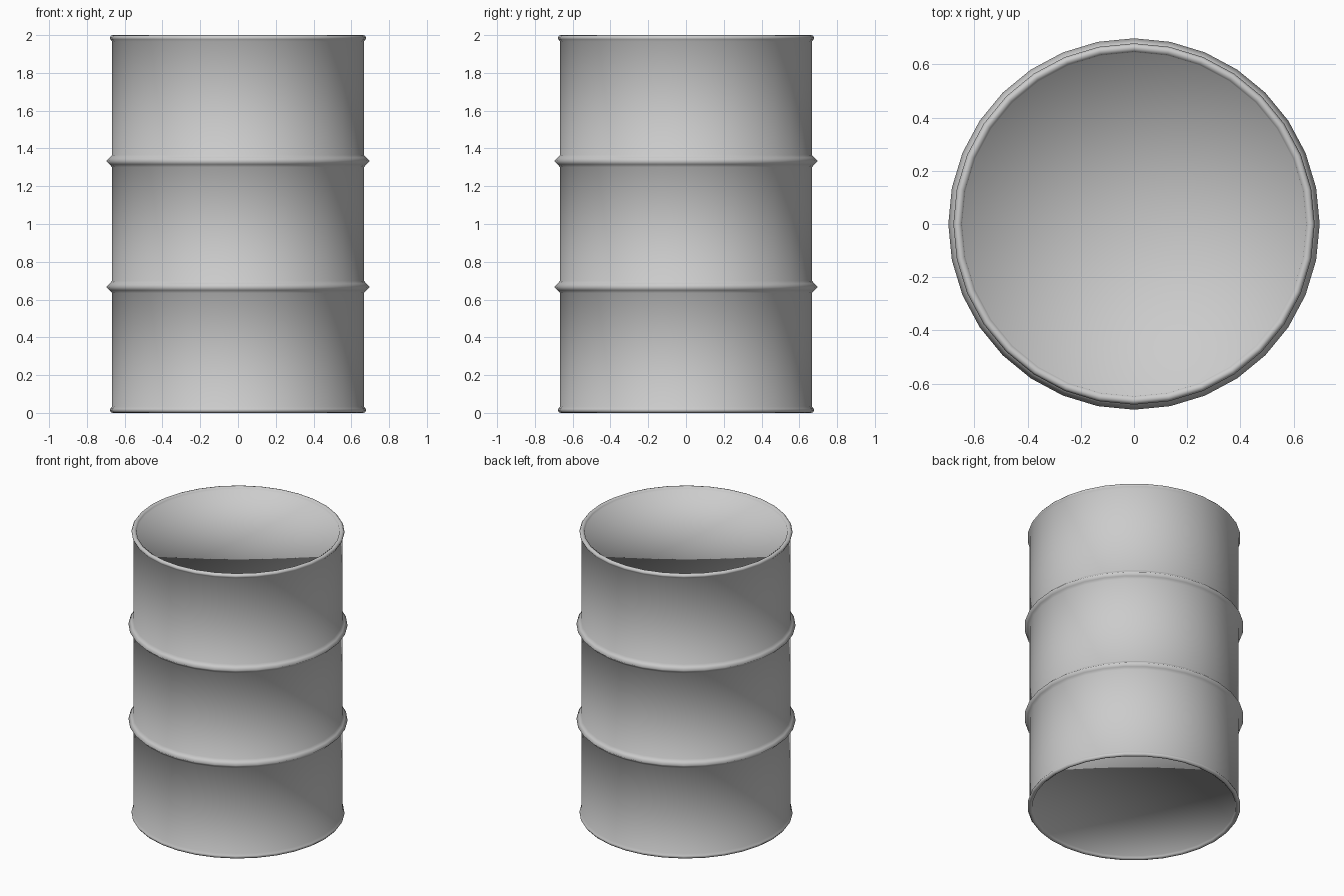
import bpy, bmesh, math

if "Cube" in bpy.data.objects:
    bpy.data.objects.remove(bpy.data.objects["Cube"])

SIDES = 32
R = 0.667  # wall radius


def rib(z):
    # small pointed hoop around the wall
    return [(R, z - 0.032), (R + 0.013, z - 0.018), (R + 0.031, z),
            (R + 0.013, z + 0.018), (R, z + 0.032)]


# half of the rim: lid edge, inner lip, rolled top, outer bead, wall
rim = [(0.645, 0.02), (0.648, 0.008), (0.66, 0.0), (0.671, 0.002),
       (0.679, 0.013), (0.676, 0.022), (R, 0.034)]

# full outline from the bottom lid to the top lid
profile = rim + rib(2 / 3) + rib(4 / 3) + [(r, 2 - z) for r, z in reversed(rim)]

bm = bmesh.new()
rings = []
for r, z in profile:
    rings.append([bm.verts.new((r * math.cos(2 * math.pi * i / SIDES),
                                r * math.sin(2 * math.pi * i / SIDES), z))
                  for i in range(SIDES)])

# wall, hoops and rims
for a, b in zip(rings, rings[1:]):
    for i in range(SIDES):
        j = (i + 1) % SIDES
        bm.faces.new((a[i], a[j], b[j], b[i]))

# recessed lids as triangle fans
for ring, z, top in ((rings[0], 0.02, False), (rings[-1], 1.98, True)):
    c = bm.verts.new((0, 0, z))
    for i in range(SIDES):
        p, q = ring[i], ring[(i + 1) % SIDES]
        bm.faces.new((p, q, c) if top else (q, p, c))

bmesh.ops.recalc_face_normals(bm, faces=bm.faces)
for f in bm.faces:
    f.smooth = True  # soft shading over the whole drum

mesh = bpy.data.meshes.new("drum_body")
bm.to_mesh(mesh)
bm.free()
drum = bpy.data.objects.new("drum_body", mesh)
bpy.context.collection.objects.link(drum)
